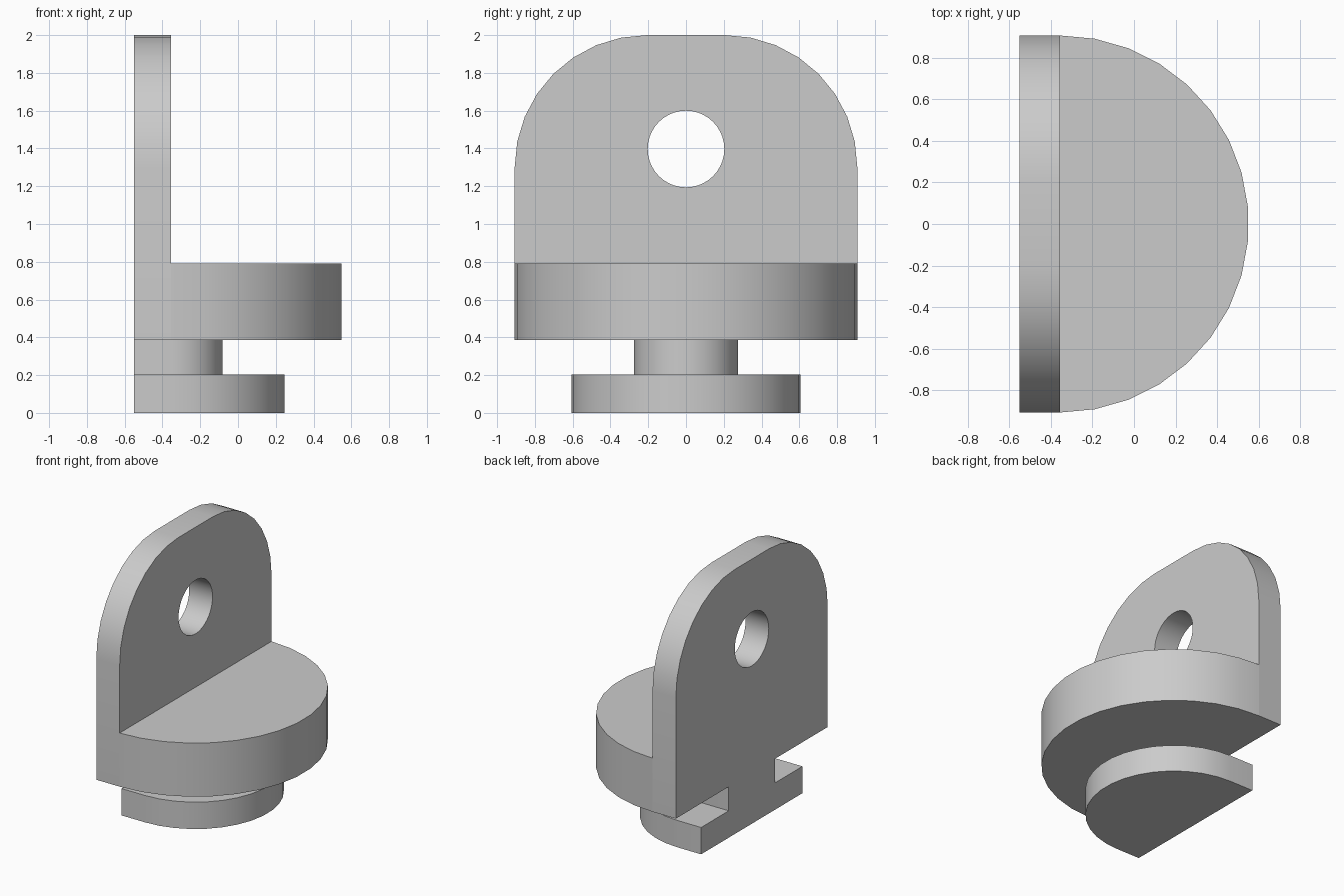
import bpy
import bmesh
from math import cos, sin, pi, radians
from mathutils import Vector

default = bpy.data.objects.get("Cube")
if default:
    bpy.data.objects.remove(default, do_unlink=True)

BACK, FACE = -0.55, -0.355   # rear and front planes of the upright plate
SHELF_Z, SHELF_TOP = 0.385, 0.79

grey = bpy.data.materials.new("plain_grey")
grey.use_nodes = True
colour = (0.6, 0.6, 0.6, 1)
grey.diffuse_color = colour
grey.node_tree.nodes["Principled BSDF"].inputs["Base Color"].default_value = colour


def arc(cx, cy, r, start, end, steps):
    angles = [radians(start + (end - start) * i / steps) for i in range(steps + 1)]
    return [(cx + r * cos(a), cy + r * sin(a)) for a in angles]


def extrude(name, points, direction):
    """Prism from a closed outline of 3D points."""
    bm = bmesh.new()
    face = bm.faces.new([bm.verts.new(p) for p in points])
    grown = bmesh.ops.extrude_face_region(bm, geom=[face], use_keep_orig=True)
    verts = [v for v in grown["geom"] if isinstance(v, bmesh.types.BMVert)]
    bmesh.ops.translate(bm, verts=verts, vec=Vector(direction))
    bmesh.ops.recalc_face_normals(bm, faces=bm.faces)
    mesh = bpy.data.meshes.new(name)
    bm.to_mesh(mesh)
    bm.free()
    mesh.materials.append(grey)
    obj = bpy.data.objects.new(name, mesh)
    bpy.context.collection.objects.link(obj)
    return obj


def smooth(obj):
    bpy.ops.object.select_all(action="DESELECT")
    obj.select_set(True)
    bpy.context.view_layer.objects.active = obj
    bpy.ops.object.shade_smooth_by_angle(angle=radians(30))


def half_disc(name, radius, z0, z1, back):
    """Half round slab, extended straight to the back plane."""
    outline = arc(FACE, 0, radius, -90, 90, 17)
    if back < FACE:
        outline += [(back, radius), (back, -radius)]
    obj = extrude(name, [(x, y, z0) for x, y in outline], (0, 0, z1 - z0))
    smooth(obj)


# Round foot, neck and shelf
half_disc("foot", 0.605, 0, 0.203, BACK)
half_disc("neck", 0.275, 0.203, SHELF_Z, BACK)
half_disc("shelf", 0.907, SHELF_Z, SHELF_TOP, FACE)

# Upright plate with rounded top corners
corner = arc(0.207, 1.3, 0.7, 0, 90, 8)
outline = [(0.907, SHELF_Z)] + corner
outline += [(-y, z) for y, z in reversed(outline)]
thickness = (FACE - BACK, 0, 0)
plate = extrude("upright_plate", [(BACK, y, z) for y, z in outline], thickness)

# Round hole through the plate
circle = arc(0, 1.397, 0.203, 0, 360, 40)[:-1]
cutter = extrude("hole_cutter", [(BACK - 0.1, y, z) for y, z in circle], (0.4, 0, 0))
cut = plate.modifiers.new("hole", "BOOLEAN")
cut.object = cutter
cut.operation = "DIFFERENCE"
cut.solver = "EXACT"
bpy.context.view_layer.objects.active = plate
bpy.ops.object.modifier_apply(modifier="hole")
bpy.data.objects.remove(cutter, do_unlink=True)
smooth(plate)
